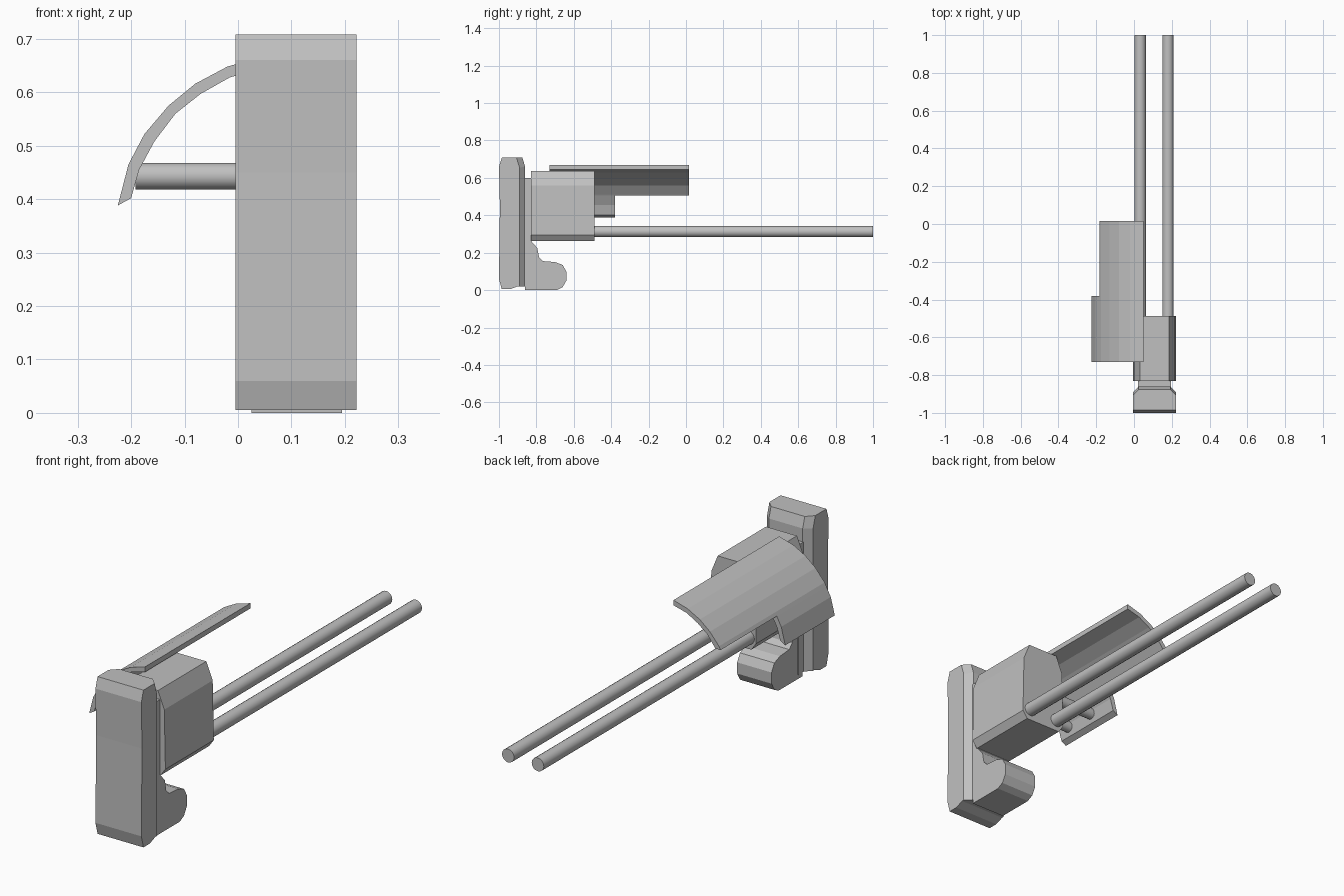
import bpy, bmesh, math
from mathutils import Vector

cube = bpy.data.objects.get("Cube")
if cube:
    bpy.data.objects.remove(cube, do_unlink=True)

grey = bpy.data.materials.new("light grey")
grey.use_nodes = True
colour = (0.53, 0.53, 0.53, 1)
grey.diffuse_color = colour
grey.node_tree.nodes["Principled BSDF"].inputs["Base Color"].default_value = colour


def finish(name, bm):
    bmesh.ops.recalc_face_normals(bm, faces=bm.faces)
    mesh = bpy.data.meshes.new(name)
    bm.to_mesh(mesh)
    bm.free()
    mesh.materials.append(grey)
    obj = bpy.data.objects.new(name, mesh)
    bpy.context.collection.objects.link(obj)
    return obj


def prism(profile, axis, start, end):
    """Extrude (a, z) points along x or y."""
    bm = bmesh.new()
    place = (lambda a, z, t: (t, a, z)) if axis == "x" else (lambda a, z, t: (a, t, z))
    face = bm.faces.new([bm.verts.new(place(a, z, start)) for a, z in profile])
    ext = bmesh.ops.extrude_face_region(bm, geom=[face])
    moved = [g for g in ext["geom"] if isinstance(g, bmesh.types.BMVert)]
    step = end - start
    bmesh.ops.translate(bm, verts=moved, vec=(step, 0, 0) if axis == "x" else (0, step, 0))
    return bm


def rod(name, axis, radius, start, end, centre):
    ring = []
    for i in range(16):
        t = math.tau * i / 16
        ring.append((centre[0] + radius * math.cos(t), centre[1] + radius * math.sin(t)))
    obj = finish(name, prism(ring, axis, start, end))
    bpy.ops.object.select_all(action="DESELECT")
    obj.select_set(True)
    bpy.context.view_layer.objects.active = obj
    bpy.ops.object.shade_smooth_by_angle(angle=math.radians(35))


# Tall front pad with chamfered rear side edges
pad = prism([(-0.985, 0.708), (-1, 0.66), (-0.995, 0.45), (-1, 0.06), (-0.985, 0.005),
             (-0.94, 0.005), (-0.90, 0.02), (-0.86, 0.02), (-0.86, 0.66), (-0.875, 0.708)],
            "x", -0.005, 0.222)
rear = [e for e in pad.edges
        if all(v.co.y > -0.88 for v in e.verts)
        and abs(e.verts[0].co.x - e.verts[1].co.x) < 0.01]
bmesh.ops.bevel(pad, geom=rear, offset=0.03, segments=1, affect="EDGES")
finish("front_pad", pad)

# Spacer behind the pad
finish("spacer_plate", prism([(-0.87, 0.02), (-0.825, 0.02), (-0.825, 0.6), (-0.87, 0.6)],
                             "x", 0.022, 0.195))

# Rounded hook under the body
finish("lower_hook", prism([(-0.86, 0), (-0.69, 0), (-0.66, 0.015), (-0.64, 0.05),
                            (-0.64, 0.1), (-0.66, 0.135), (-0.70, 0.15), (-0.765, 0.155),
                            (-0.785, 0.175), (-0.795, 0.225), (-0.83, 0.265), (-0.86, 0.265)],
                           "x", 0.025, 0.195))

# Chamfered body, symmetric about its own centre line
mid = 0.1085
half = [(0.0765, 0.637), (0.108, 0.56), (0.1135, 0.295), (0.09, 0.262)]
outline = [(mid + x, z) for x, z in half] + [(mid - x, z) for x, z in reversed(half)]
finish("body", prism(outline, "y", -0.83, -0.488))

# Long twin rails
for side, x in (("right", 0.033), ("left", 0.18)):
    rod(side + "_rail", "y", 0.03, -0.52, 1.0, (x, 0.313))

# Curved shield: full-length upper part and shorter lower part
outer = [(0.05, 0.668), (-0.02, 0.648), (-0.08, 0.616), (-0.13, 0.575),
         (-0.175, 0.522), (-0.205, 0.465), (-0.225, 0.388)]
inner = [(0.05, 0.645), (-0.015, 0.628), (-0.07, 0.597), (-0.117, 0.56),
         (-0.155, 0.51), (-0.185, 0.455), (-0.2, 0.402)]
cut_out, cut_in = (-0.183, 0.507), (-0.157, 0.507)
finish("upper_shield", prism(outer[:5] + [cut_out, cut_in] + inner[4::-1], "y", -0.73, 0.017))
finish("lower_shield", prism([cut_out] + outer[5:] + inner[:4:-1] + [cut_in], "y", -0.73, -0.38))

# Pegs joining the shield to the body
for name, y in (("front_peg", -0.67), ("rear_peg", -0.52)):
    rod(name, "x", 0.025, -0.192, 0.02, (y, 0.443))
